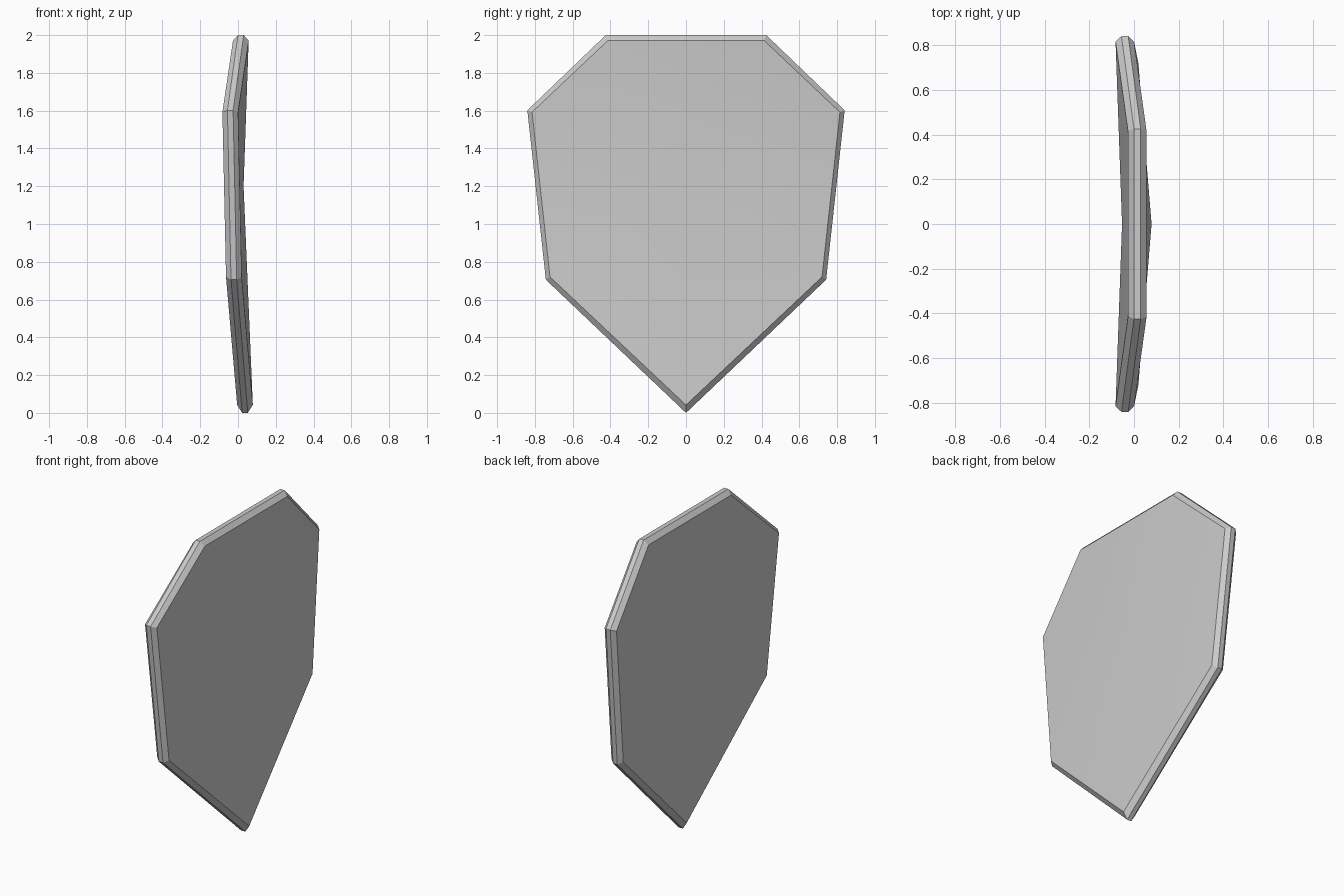
import bpy, bmesh, math

cube = bpy.data.objects.get("Cube")
if cube:
    bpy.data.objects.remove(cube, do_unlink=True)

# One flat grey for the whole plate
grey = bpy.data.materials.new("light_grey")
grey.use_nodes = True
colour = (0.6, 0.6, 0.6, 1.0)
grey.diffuse_color = colour
bsdf = next(n for n in grey.node_tree.nodes if n.type == "BSDF_PRINCIPLED")
bsdf.inputs["Base Color"].default_value = colour

# Half outline from top to tip: bow offset x, outer (y, z), chamfered (y, z)
HALF = [
    (0.015, (0.425, 2.0), (0.413, 1.972)),
    (-0.041, (0.84, 1.602), (0.815, 1.592)),
    (-0.022, (0.742, 0.705), (0.72, 0.72)),
    (0.037, (0.0, 0.0), (0.0, 0.042)),
]
CENTRE = (-0.012, 0.0, 1.2)
HALF_THICK, HALF_RIM = 0.0415, 0.015


def mirrored(points):
    """Close the half outline across y = 0, sharing the tip."""
    return points + [(x, -y, z) for x, y, z in reversed(points[:-1])]


outer = mirrored([(x, *o) for x, o, i in HALF])
inner = mirrored([(x, *i) for x, o, i in HALF])

# Four loops across the thickness: face, rim, rim, face
bm = bmesh.new()
loops = []
for outline, shift in ((inner, -HALF_THICK), (outer, -HALF_RIM),
                       (outer, HALF_RIM), (inner, HALF_THICK)):
    loops.append([bm.verts.new((x + shift, y, z)) for x, y, z in outline])

# Chamfers and rim
count = len(outer)
for a, b in zip(loops, loops[1:]):
    for i in range(count):
        j = (i + 1) % count
        bm.faces.new((a[i], a[j], b[j], b[i]))

# Bowed broad faces, fanned around a centre point
for loop, shift in ((loops[0], -HALF_THICK), (loops[-1], HALF_THICK)):
    hub = bm.verts.new((CENTRE[0] + shift, CENTRE[1], CENTRE[2]))
    for i in range(count):
        bm.faces.new((loop[i], loop[(i + 1) % count], hub))

bmesh.ops.recalc_face_normals(bm, faces=bm.faces[:])
mesh = bpy.data.meshes.new("shield_plate")
bm.to_mesh(mesh)
bm.free()
mesh.materials.append(grey)
plate = bpy.data.objects.new("shield_plate", mesh)
bpy.context.collection.objects.link(plate)

# Smooth broad faces with crisp chamfers
bpy.ops.object.select_all(action="DESELECT")
plate.select_set(True)
bpy.context.view_layer.objects.active = plate
bpy.ops.object.shade_smooth_by_angle(angle=math.radians(22))
